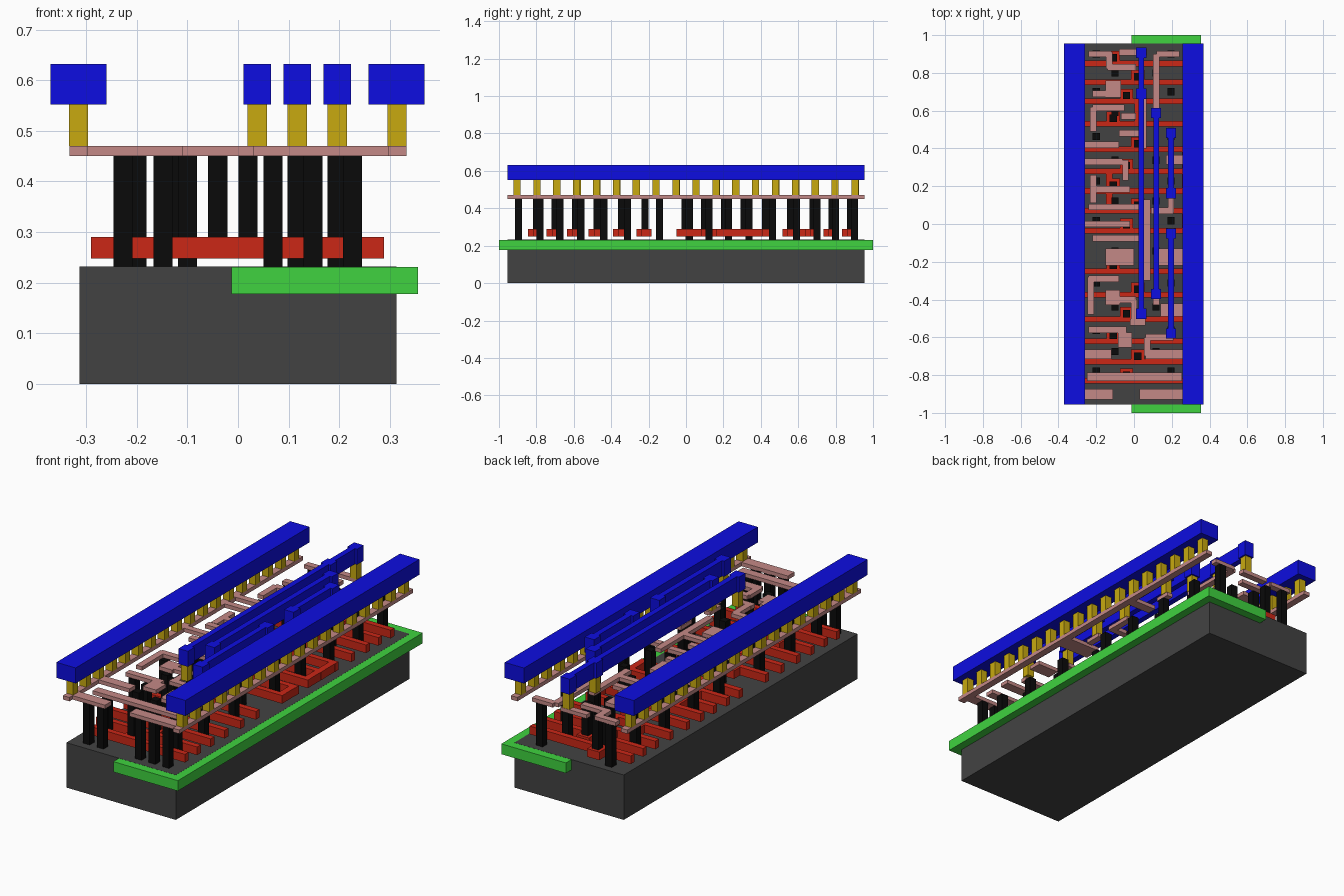
import bpy, bmesh


def layer(name, rects, z0, z1, color):
    """One object made of boxes; each rect is (x0, x1, y0, y1)."""
    bm = bmesh.new()
    for x0, x1, y0, y1 in rects:
        for v in bmesh.ops.create_cube(bm, size=1)["verts"]:
            v.co = (x1 if v.co.x > 0 else x0, y1 if v.co.y > 0 else y0, z1 if v.co.z > 0 else z0)
    me = bpy.data.meshes.new(name)
    bm.to_mesh(me)
    bm.free()
    bpy.context.collection.objects.link(bpy.data.objects.new(name, me))
    mat = bpy.data.materials.new(name)
    mat.diffuse_color = (*color, 1)
    me.materials.append(mat)


def sq(x, y, s=0.038):
    return (x - s / 2, x + s / 2, y - s / 2, y + s / 2)


def row(y, x0, x1, w=0.034):
    return (x0, x1, y - w / 2, y + w / 2)


def col(x, y0, y1, w=0.034):
    return (x - w / 2, x + w / 2, y0, y1)


BLACK, BLUE = (0.003, 0.003, 0.003), (0.004, 0.004, 0.75)
L = 0.955  # half length of the block

# Base block, well and doped areas
layer("substrate", [row(0, -0.313, 0.313, 2 * L)], 0, 0.232, (0.055, 0.055, 0.055))
layer("well", [row(0, -0.013, 0.356, 2)], 0.178, 0.2315, (0.05, 0.65, 0.05))
layer("diffusion", [row(0, -0.25, -0.09, 1.86), row(0, 0.045, 0.25, 1.86)], 0.2, 0.2312, (0.7, 0.7, 0.7))

# Gate bars with landing pads, plus links joining some bars
gate_y = [-0.83, -0.73, -0.62, -0.505, -0.375, -0.25, -0.035, 0.07,
          0.175, 0.28, 0.395, 0.53, 0.65, 0.75, 0.85]
pads = [((-0.04, 0.02, -0.11)[i % 3], y + 0.03) for i, y in enumerate(gate_y)]
gates = [row(y, -0.29, 0.288, 0.03) for y in gate_y] + [sq(x, y, 0.07) for x, y in pads]
gates += [col(0.27, -0.035, 0.07), col(0.27, 0.175, 0.395), col(-0.13, 0.07, 0.28), col(0.02, 0.53, 0.65)]
layer("gate_bars", gates, 0.248, 0.29, (0.6, 0.02, 0.008))

# Tall contacts: on the pads, along the front edge, and between neighbouring bars
layer("gate_contacts", [sq(x, y) for x, y in pads], 0.29, 0.45, BLACK)
feet = [sq(x, -0.895) for x in (-0.227, -0.148, 0.069, 0.148, 0.226)]
feet += [sq(x, 0.9) for x in (-0.2, 0.196)]
for i, (a, b) in enumerate(zip(gate_y, gate_y[1:])):
    feet += [sq((-0.2, -0.1)[i % 2], (a + b) / 2), sq((0.196, 0.117)[i % 2], (a + b) / 2)]
layer("tall_contacts", feet, 0.232, 0.45, BLACK)

# Lower wiring: edge rails, then horizontal runs, vertical runs and wide patches
wires = [col(s * 0.3145, -L, L, 0.037) for s in (-1, 1)]
wires += [row(-0.902, -0.3, -0.11, 0.055), row(-0.902, 0.03, 0.3, 0.055), row(-0.808, -0.25, 0.255, 0.045)]
wires += [row(*r) for r in (
    (0.9, -0.24, -0.12), (0.91, -0.08, 0.07), (0.9, 0.12, 0.24), (0.83, -0.14, 0.01),
    (0.69, -0.22, -0.07), (0.615, -0.22, -0.05), (0.57, -0.07, 0.01), (0.48, -0.08, 0.06),
    (0.42, -0.31, -0.08), (0.33, -0.31, -0.06), (0.185, -0.22, -0.02), (0.09, -0.24, 0.03),
    (0.07, 0.09, 0.21), (0, -0.31, -0.02), (-0.075, -0.22, 0.08), (-0.29, -0.24, -0.08),
    (-0.4, -0.1, 0.01), (-0.52, -0.02, 0.06), (-0.56, -0.24, -0.04), (-0.6, 0.06, 0.21))]
wires += [col(*c) for c in (
    (-0.13, 0.82, 0.91), (0.117, 0.57, 0.9), (0.05, 0.4, 0.7), (-0.215, 0.49, 0.62),
    (-0.045, 0.23, 0.34), (-0.215, 0.11, 0.26), (0.196, 0.43, 0.51), (0.196, 0.06, 0.2),
    (0.07, -0.3, 0.13), (0.196, -0.11, -0.02), (-0.23, -0.48, -0.28), (0.0, -0.53, -0.4),
    (0.117, -0.43, -0.34), (0.07, -0.7, -0.6))]
wires += [row(*p) for p in (
    (0.715, -0.15, -0.07, 0.09), (-0.175, -0.15, 0, 0.09), (-0.175, 0.12, 0.3, 0.09),
    (-0.39, -0.15, -0.075, 0.08), (-0.455, 0.14, 0.26, 0.07), (-0.615, -0.085, -0.01, 0.08),
    (-0.69, 0.06, 0.26, 0.05), (-0.69, -0.3, -0.12, 0.05), (0.34, 0.17, 0.3, 0.05))]
layer("lower_wiring", wires, 0.45, 0.47, (0.55, 0.25, 0.24))

# Upper wiring: two power rails and four slim lines with pads, all standing on vias
vias = [sq(x, -0.904 + i * 0.10635) for x in (-0.315, 0.314) for i in range(18)]
upper = []
for x, ys in ((0.038, (0.907, 0.69, -0.475)), (0.117, (0.588, -0.37)),
              (0.196, (0.482, 0.163)), (0.196, (-0.05, -0.58))):
    upper += [col(x, min(ys), max(ys), 0.03)] + [sq(x, y, 0.054) for y in ys]
    vias += [sq(x, y) for y in ys]
layer("power_rails", [col(-0.315, -L, L, 0.11), col(0.313, -L, L, 0.11)], 0.552, 0.632, BLUE)
layer("upper_lines", upper, 0.552, 0.632, BLUE)
layer("vias", vias, 0.47, 0.552, (0.58, 0.4, 0.005))
